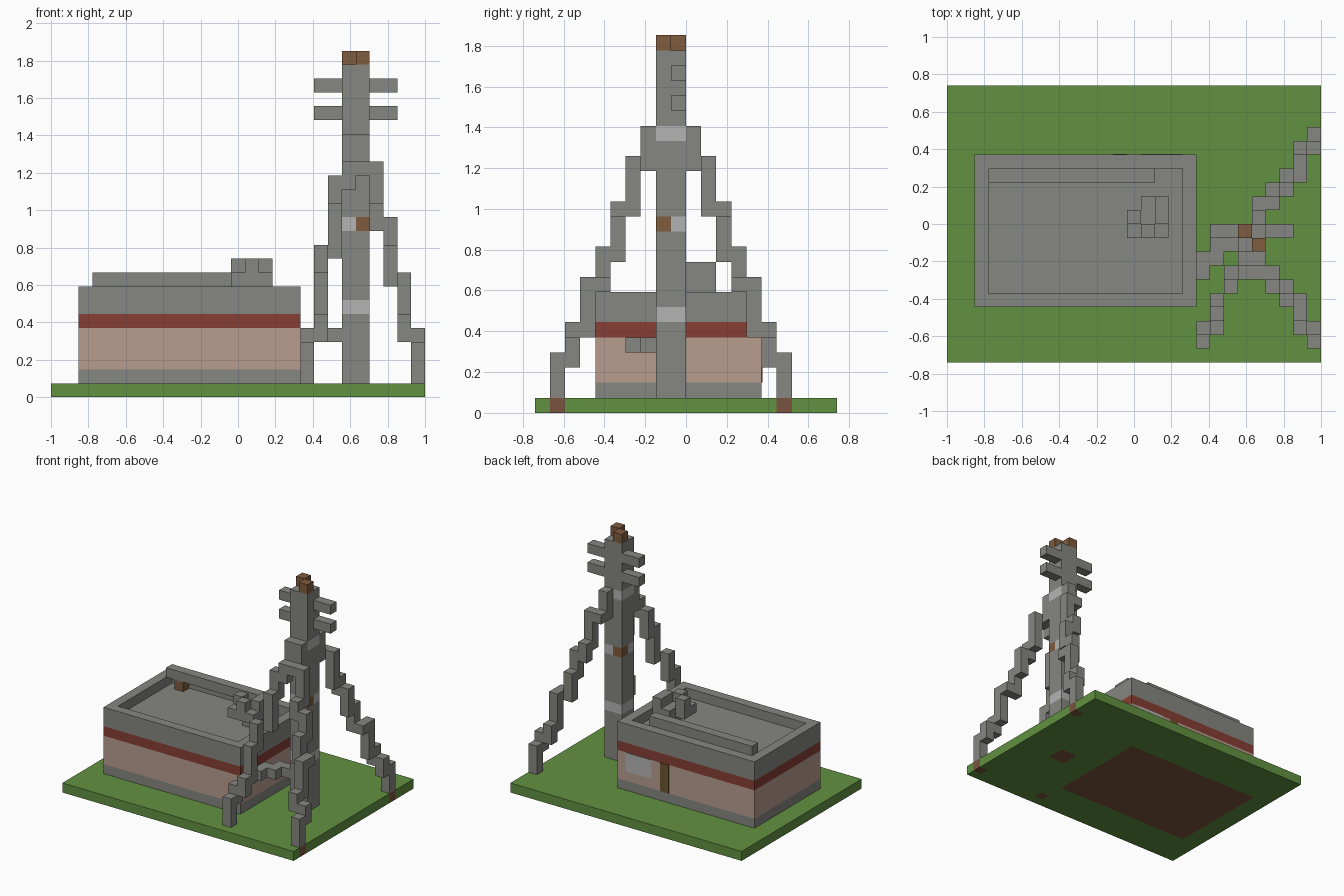
import bpy
import bmesh
from mathutils import Vector

if "Cube" in bpy.data.objects:
    bpy.data.objects.remove(bpy.data.objects["Cube"], do_unlink=True)

COLS, ROWS = 27, 20          # ground plot in blocks
U = 2 / COLS                 # one block


def to_linear(c):
    c /= 255
    return c / 12.92 if c <= 0.04045 else ((c + 0.055) / 1.055) ** 2.4


def material(name, r, g, b):
    mat = bpy.data.materials.new(name)
    colour = (to_linear(r), to_linear(g), to_linear(b), 1)
    mat.use_nodes = True
    mat.diffuse_color = colour
    bsdf = mat.node_tree.nodes["Principled BSDF"]
    bsdf.inputs["Base Color"].default_value = colour
    bsdf.inputs["Roughness"].default_value = 0.9
    return mat


grey = material("stone grey", 134, 134, 129)
light = material("light grey", 180, 180, 180)
green = material("grass green", 97, 145, 64)
red = material("brick red", 134, 63, 52)
pink = material("pale pink", 185, 157, 143)
wood = material("wood brown", 127, 92, 62)
door_brown = material("door brown", 110, 84, 48)
dirt = material("dirt brown", 122, 82, 62)


def finish(name, bm, *mats):
    mesh = bpy.data.meshes.new(name)
    bm.to_mesh(mesh)
    bm.free()
    for mat in mats:
        mesh.materials.append(mat)
    obj = bpy.data.objects.new(name, mesh)
    bpy.context.collection.objects.link(obj)
    return obj


def point(i, j, k):
    return Vector(((i - COLS / 2) * U, (j - ROWS / 2) * U, k * U))


def blocks(name, mat, *boxes):
    """Boxes given as block ranges: x0, x1, y0, y1, z0, z1."""
    bm = bmesh.new()
    for x0, x1, y0, y1, z0, z1 in boxes:
        low, high = point(x0, y0, z0), point(x1, y1, z1)
        size, mid = high - low, (low + high) / 2
        for v in bmesh.ops.create_cube(bm, size=1)["verts"]:
            v.co = Vector(a * b for a, b in zip(v.co, size)) + mid
    return finish(name, bm, mat)


# Ground slab, with bare earth under everything that stands on it
footprints = [(2, 18, 4, 15), (21, 23, 8, 10),
              (18, 19, 1, 2), (26, 27, 1, 2), (26, 27, 16, 17)]
bm = bmesh.new()
bmesh.ops.create_grid(bm, x_segments=COLS, y_segments=ROWS, size=1)
for v in bm.verts:
    v.co.y *= ROWS / COLS
top = bmesh.ops.extrude_face_region(bm, geom=bm.faces[:])["geom"]
for v in top:
    if isinstance(v, bmesh.types.BMVert):
        v.co.z = U
bmesh.ops.recalc_face_normals(bm, faces=bm.faces)
for f in bm.faces:
    c = f.calc_center_median() - f.normal * U / 2
    i, j = c.x / U + COLS / 2, c.y / U + ROWS / 2
    f.material_index = int(any(a < i < b and p < j < q for a, b, p, q in footprints))
finish("ground", bm, green, dirt)

# Building: stacked wall layers and a parapet around the sunken roof
for name, mat, z0, z1 in (("plinth", grey, 1, 2), ("wall", pink, 2, 5),
                          ("wall_stripe", red, 5, 6), ("roof", grey, 6, 7)):
    blocks(name, mat, (2, 18, 4, 15, z0, z1))
blocks("parapet", grey, (2, 18, 4, 5, 7, 8), (2, 18, 14, 15, 7, 8),
       (2, 3, 5, 14, 7, 8), (17, 18, 5, 14, 7, 8))
blocks("window", light, (14, 17, 15, 15.06, 3, 5))
blocks("door", door_brown, (12, 13, 15, 15.06, 2, 5))

# Roof equipment: raised rail on a post, and a cluster of blocks
blocks("roof_rail", grey, (3, 15, 13, 14, 8, 9))
blocks("roof_post", wood, (4, 5, 13, 14, 7, 8))
blocks("roof_unit", grey, (14, 15, 9, 10, 8, 10), (13, 14, 10, 11, 8, 10),
       (15, 16, 10, 12, 8, 10), (14, 15, 10, 12, 7, 9),
       (13, 14, 9, 10, 8, 9), (15, 16, 9, 10, 8, 9))

# Mast: grey shafts separated by light bands
for z0, z1 in ((1, 6), (7, 12), (13, 18), (19, 24)):
    blocks("mast_shaft", grey, (21, 23, 8, 10, z0, z1))
for z in (6, 18):
    blocks("mast_band", light, (21, 23, 8, 10, z, z + 1))


def diagonal(name, mat, z, flip):
    a, b = (8, 9) if flip else (9, 8)
    blocks(name, mat, (21, 22, a, a + 1, z, z + 1), (22, 23, b, b + 1, z, z + 1))


diagonal("mast_middle_wood", wood, 12, False)
diagonal("mast_middle_light", light, 12, True)
diagonal("mast_cap", wood, 24, False)

# Cross arms
for z in (20, 22):
    blocks("cross_arm", grey, (19, 21, 9, 10, z, z + 1), (23, 25, 9, 10, z, z + 1))

# Cable from the mast to the building
blocks("cable", grey, (19, 21, 8, 9, 4, 5), (18, 20, 7, 8, 4, 5), (18, 19, 6, 7, 4, 5))

# Stepped legs: columns as x, y, z0, z1
left_leg = [(26, 1, 1, 4), (26, 2, 3, 5), (25, 2, 4, 6), (25, 3, 5, 9),
            (25, 4, 8, 9), (24, 4, 8, 11), (24, 5, 10, 13), (23, 5, 12, 14),
            (23, 6, 13, 17), (22, 6, 16, 17), (22, 7, 16, 19)]
right_leg = [(18, 1, 1, 4), (18, 2, 3, 5), (19, 2, 4, 6), (19, 3, 5, 9),
             (19, 4, 8, 11), (20, 5, 10, 14), (20, 6, 13, 16),
             (21, 6, 15, 17), (21, 7, 16, 19)]
back_leg = [(x, 17 - y, z0, z1) for x, y, z0, z1 in left_leg]
for name, leg in (("front_left_leg", left_leg), ("front_right_leg", right_leg),
                  ("back_left_leg", back_leg)):
    blocks(name, grey, *[(x, x + 1, y, y + 1, z0, z1) for x, y, z0, z1 in leg])
